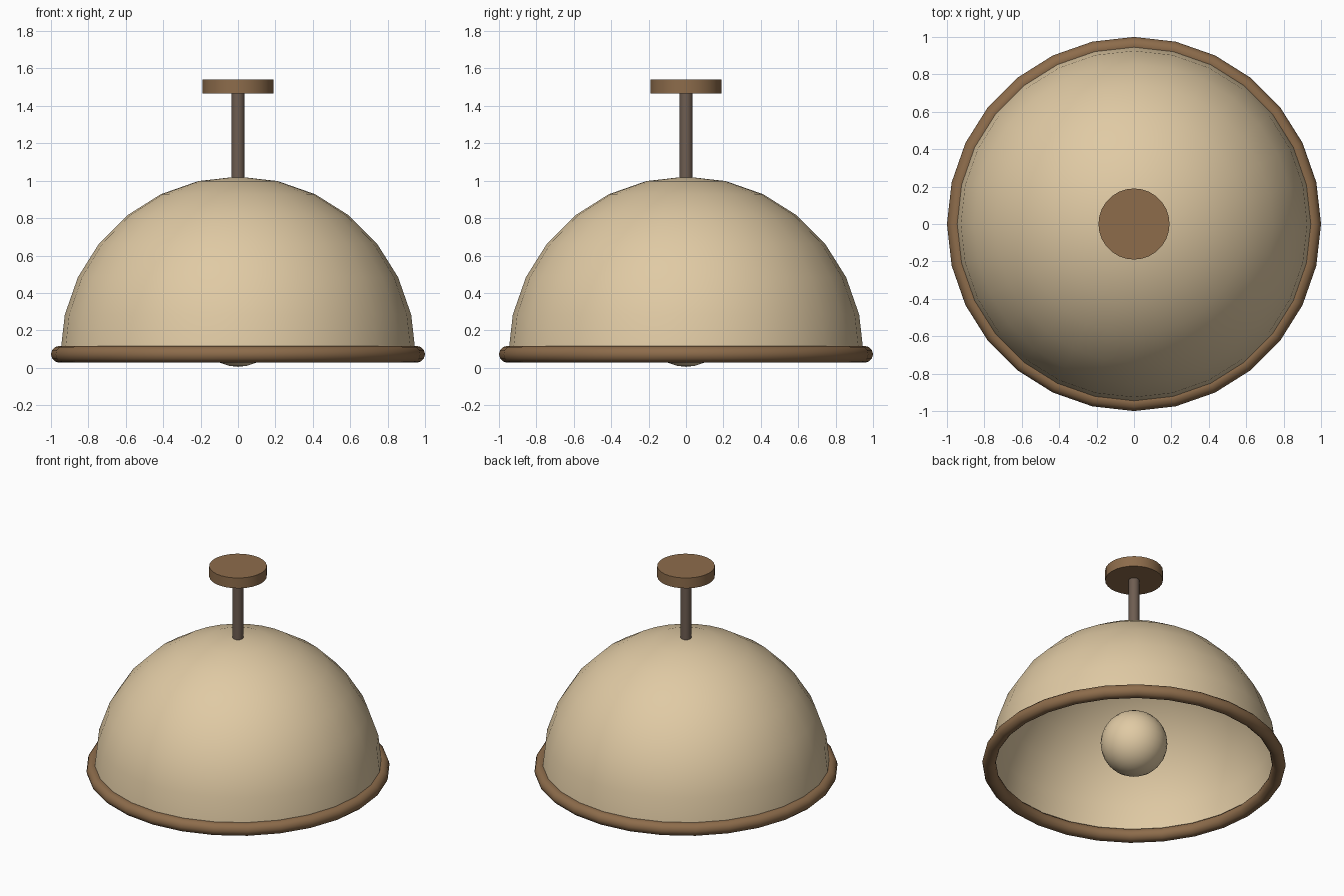
import bpy
import bmesh
import math

cube = bpy.data.objects.get("Cube")
if cube:
    bpy.data.objects.remove(cube, do_unlink=True)

SIDES = 28
RIM_Z = 0.072


def make_material(name, rgb):
    """Flat material from 0-255 sRGB values, stored as linear."""
    linear = [((c / 255 + 0.055) / 1.055) ** 2.4 for c in rgb] + [1.0]
    mat = bpy.data.materials.new(name)
    mat.use_nodes = True
    mat.diffuse_color = linear
    bsdf = mat.node_tree.nodes["Principled BSDF"]
    bsdf.inputs["Base Color"].default_value = linear
    bsdf.inputs["Roughness"].default_value = 0.8
    return mat


def finish(name, mat):
    obj = bpy.context.object
    obj.name = obj.data.name = name
    obj.data.materials.append(mat)
    bpy.ops.object.shade_smooth_by_angle(angle=math.radians(50))
    return obj


def cylinder(name, radius, bottom, top, mat):
    bpy.ops.mesh.primitive_cylinder_add(
        vertices=SIDES, radius=radius, depth=top - bottom,
        location=(0, 0, (bottom + top) / 2))
    return finish(name, mat)


cream = make_material("cream", (224, 202, 164))
brown = make_material("warm brown", (141, 108, 75))
bronze = make_material("dark bronze", (110, 93, 81))

# Open dome shade: the upper half of a sphere
bpy.ops.mesh.primitive_uv_sphere_add(
    segments=SIDES, ring_count=SIDES // 2, radius=0.95, location=(0, 0, RIM_Z))
shade = finish("shade", cream)
bm = bmesh.new()
bm.from_mesh(shade.data)
lower = [v for v in bm.verts if v.co.z < -0.01]
bmesh.ops.delete(bm, geom=lower, context='VERTS')
bm.to_mesh(shade.data)
bm.free()

# Rounded rim around the opening
bpy.ops.mesh.primitive_torus_add(
    major_segments=SIDES, minor_segments=12,
    major_radius=0.955, minor_radius=0.045, location=(0, 0, RIM_Z))
finish("rim", brown)

# Round bulb hanging in the opening
bpy.ops.mesh.primitive_uv_sphere_add(
    segments=SIDES, ring_count=SIDES // 2, radius=0.22, location=(0, 0, 0.225))
finish("bulb", cream)

# Stem and ceiling plate
cylinder("stem", 0.035, 1.01, 1.48, bronze)
cylinder("ceiling_plate", 0.19, 1.465, 1.54, brown)
